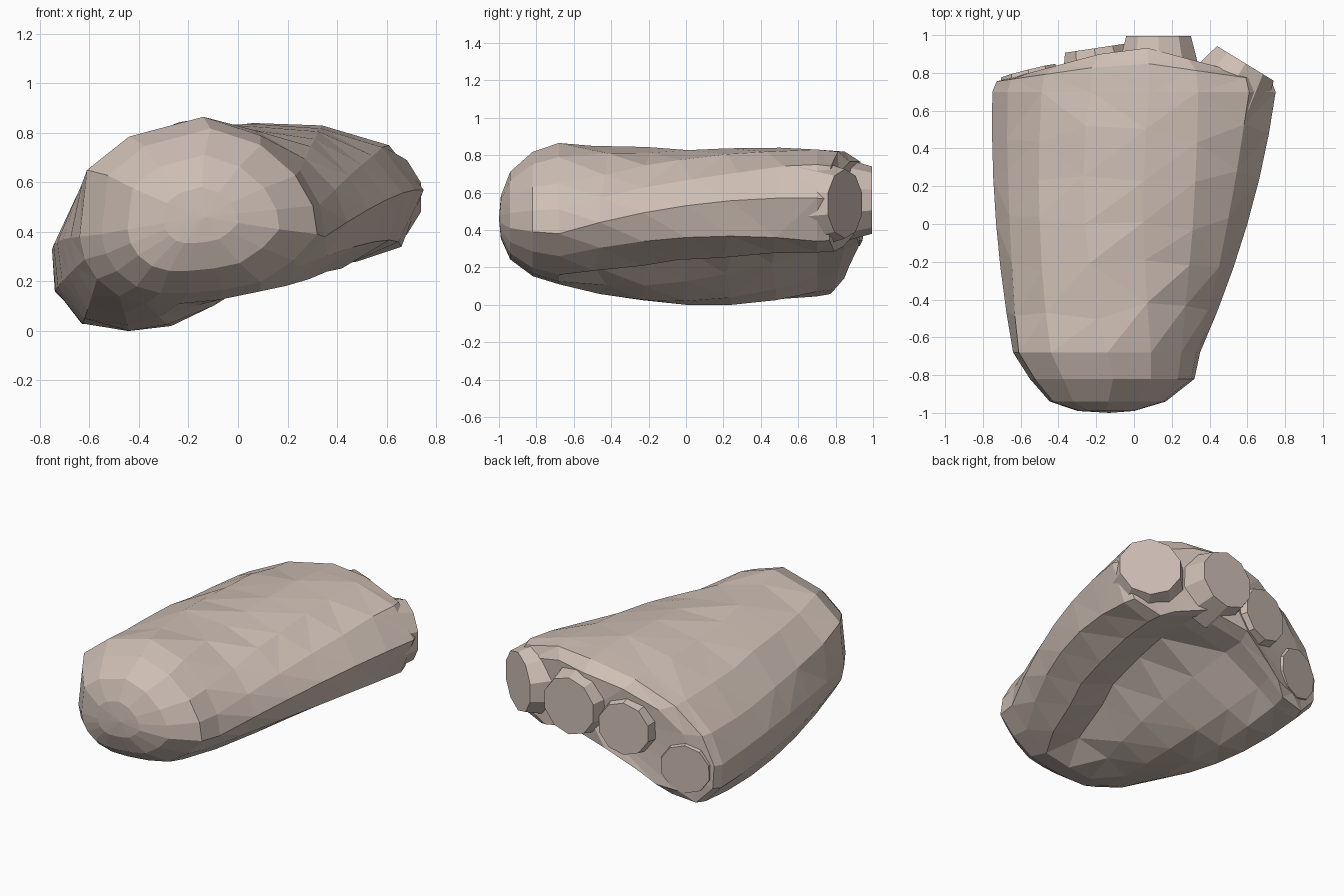
import bpy, bmesh, math, random
from mathutils import Vector

if "Cube" in bpy.data.objects:
    bpy.data.objects.remove(bpy.data.objects["Cube"])

random.seed(4)
mat = bpy.data.materials.new("dull_tan")
mat.diffuse_color = (0.62, 0.52, 0.46, 1)
mat.use_nodes = True
mat.node_tree.nodes["Principled BSDF"].inputs["Base Color"].default_value = mat.diffuse_color

# Key cross-sections (x, z), clockwise from the left edge over the top
FRONT = [(-.64, .38), (-.61, .65), (-.44, .785), (-.14, .865), (.09, .79), (.25, .65), (.33, .51),
         (.35, .38), (.24, .26), (.09, .16), (-.08, .125), (-.24, .11), (-.37, .11), (-.48, .14),
         (-.57, .21), (-.62, .29)]
MIDDLE = [(-.73, .36), (-.66, .53), (-.5, .71), (-.26, .825), (.05, .83), (.31, .78), (.5, .68),
          (.6, .53), (.55, .36), (.36, .24), (.14, .31), (-.06, .13), (-.27, .02), (-.44, .0),
          (-.62, .05), (-.71, .2)]
BACK = [(-.75, .31), (-.67, .49), (-.49, .65), (-.23, .77), (.08, .83), (.34, .83), (.61, .75),
        (.75, .57), (.66, .34), (.48, .28), (.22, .36), (-.1, .29), (-.35, .15), (-.47, .07),
        (-.63, .045), (-.74, .16)]
KEYS = [(-.68, FRONT), (0, MIDDLE), (.7, BACK)]


def section(y):
    """Smoothly blend the three key sections at depth y."""
    pts = [Vector((0, y, 0)) for _ in FRONT]
    for i, (yi, sec) in enumerate(KEYS):
        w = 1
        for j, (yj, _) in enumerate(KEYS):
            if i != j:
                w *= (y - yj) / (yi - yj)
        for p, (x, z) in zip(pts, sec):
            p.x += w * x
            p.z += w * z
    return pts


def shrink(pts, cx, cz, s, y, sag=0):
    """End-cap ring: a section scaled towards a centre."""
    return [Vector((cx + (p.x - cx) * s, y - sag * abs(p.x), cz + (p.z - cz) * s)) for p in pts]


def finish(name, bm):
    bmesh.ops.triangulate(bm, faces=[f for f in bm.faces if len(f.verts) == 4])
    bmesh.ops.recalc_face_normals(bm, faces=bm.faces)
    me = bpy.data.meshes.new(name)
    bm.to_mesh(me)
    bm.free()
    me.materials.append(mat)
    ob = bpy.data.objects.new(name, me)
    bpy.context.collection.objects.link(ob)
    return ob


# Main body: lofted rings with a rounded front and a hollow underside
first, last = section(-.68), section(.7)
rings = [shrink(first, -.15, .46, .3, -.99), shrink(first, -.13, .46, .62, -.94),
         shrink(first, .1, .47, .88, -.82)]
for y in (-.68, -.46, -.23, 0, .24, .48, .7):
    ring = section(y)
    if -.6 < y < .7:
        for p in ring[1:7] + ring[9:12]:
            p.y += random.uniform(-.05, .05)
            p.z += random.uniform(-.01, .006)
    rings.append(ring)
# Rounded back edge, bowed out in the middle
rings.append(shrink(last, 0, .46, .97, .86, .14))
rings.append(shrink(last, .03, .47, .82, .95, .22))

bm = bmesh.new()
loops = [[bm.verts.new(p) for p in r] for r in rings]
n = len(FRONT)
for a, b in zip(loops, loops[1:]):
    for i in range(n):
        bm.faces.new((a[i], a[(i + 1) % n], b[(i + 1) % n], b[i]))
for loop, tip in ((loops[0], (-.13, -1, .46)), (loops[-1], (.05, .93, .52))):
    v = bm.verts.new(tip)
    for i in range(n):
        bm.faces.new((loop[i], loop[(i + 1) % n], v))
finish("body", bm)

# Four flat-ended stubs fanned along the slanted back edge: centre, direction, radius
STUBS = [((-.56, .81, .27), (-.25, 1, -.05), .155),
         ((-.21, .93, .48), (-.15, 1, 0), .165),
         ((.13, .995, .56), (0, 1, 0), .18),
         ((.59, .85, .54), (.52, .85, 0), .185)]
for k, (c, d, r) in enumerate(STUBS):
    d = Vector(d).normalized()
    bm = bmesh.new()
    bmesh.ops.create_cone(bm, cap_ends=False, segments=10, radius1=r * 1.3, radius2=r, depth=.2)
    top = [v for v in bm.verts if v.co.z > 0]
    bmesh.ops.contextual_create(bm, geom=top)
    ob = finish(f"back_stub_{k + 1}", bm)
    ob.rotation_mode = 'QUATERNION'
    ob.rotation_quaternion = d.to_track_quat('Z', 'Y')
    ob.location = Vector(c) - d * .1
